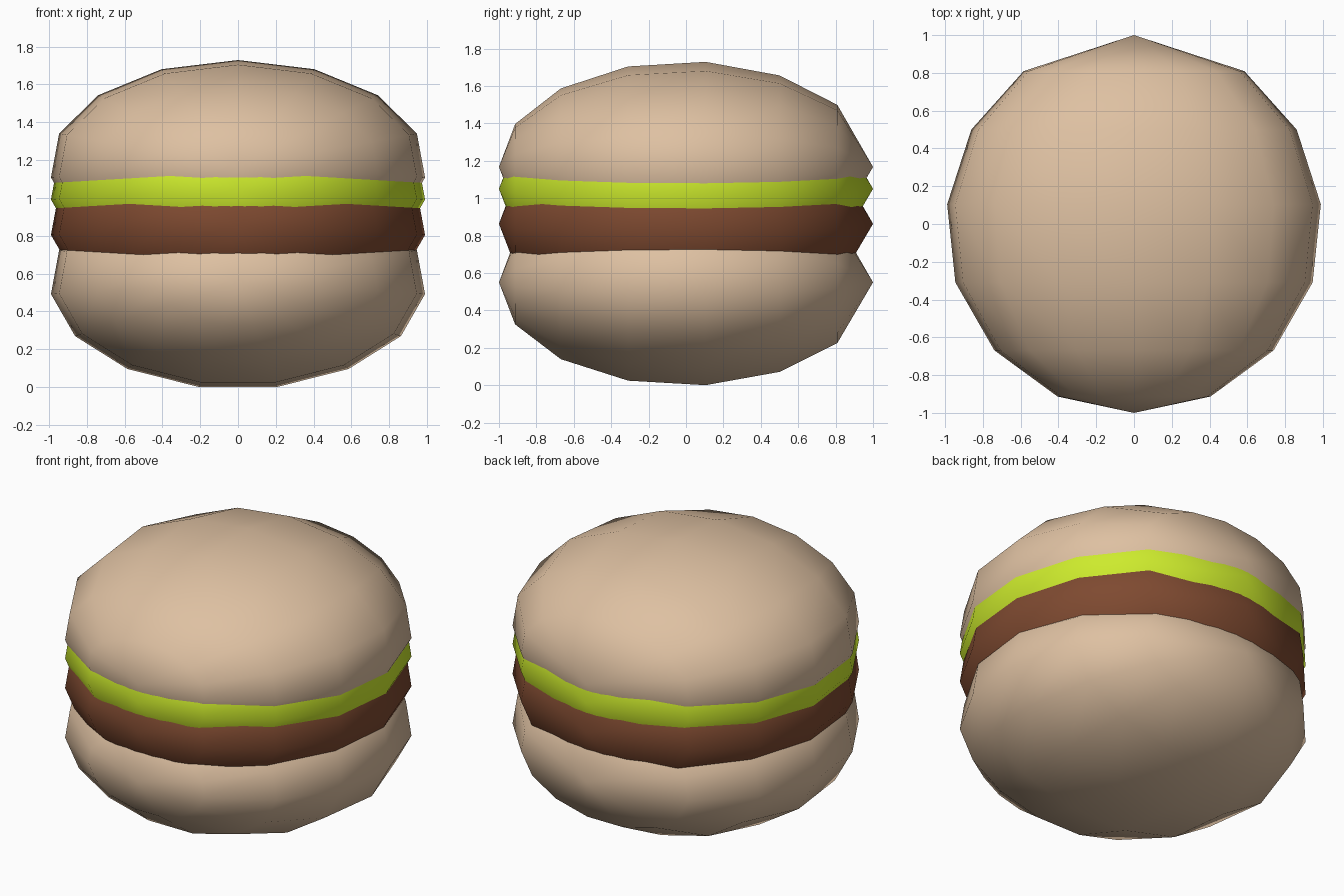
import bpy, bmesh
from math import sin, cos, radians

if "Cube" in bpy.data.objects:
    bpy.data.objects.remove(bpy.data.objects["Cube"])

SQUASH = 0.565
STEP = 24  # degrees: 15 sides around the y axis


def material(name, color):
    mat = bpy.data.materials.new(name)
    mat.diffuse_color = (*color, 1)
    mat.use_nodes = True
    mat.node_tree.nodes["Principled BSDF"].inputs["Base Color"].default_value = mat.diffuse_color
    return mat


def layer(name, z, mat):
    """Squashed low-poly ball with its poles on the y axis."""
    bm = bmesh.new()
    front = bm.verts.new((0, -1, 0))
    back = bm.verts.new((0, 1, 0))
    rings = []
    for i in range(1, 7):
        t = radians(i * STEP)
        rings.append([bm.verts.new((sin(t) * cos(a), -cos(t), SQUASH * sin(t) * sin(a)))
                      for a in (radians(90 + STEP * k) for k in range(15))])
    for k in range(15):
        n = (k + 1) % 15
        bm.faces.new((front, rings[0][k], rings[0][n]))
        bm.faces.new((back, rings[-1][n], rings[-1][k]))
        for r, s in zip(rings, rings[1:]):
            bm.faces.new((r[k], s[k], s[n], r[n]))
    bmesh.ops.recalc_face_normals(bm, faces=bm.faces)
    for f in bm.faces:
        f.smooth = True
    mesh = bpy.data.meshes.new(name)
    bm.to_mesh(mesh)
    bm.free()
    mesh.materials.append(mat)
    obj = bpy.data.objects.new(name, mesh)
    obj.location.z = z
    bpy.context.collection.objects.link(obj)


bread = material("bread", (0.73, 0.53, 0.36))
green = material("green", (0.61, 0.83, 0.026))
brown = material("brown", (0.21, 0.068, 0.03))

# Stacked burger layers, bottom to top
layer("bottom_bun", 0.55, bread)
layer("patty", 0.863, brown)
layer("lettuce", 1.05, green)
layer("top_bun", 1.167, bread)
